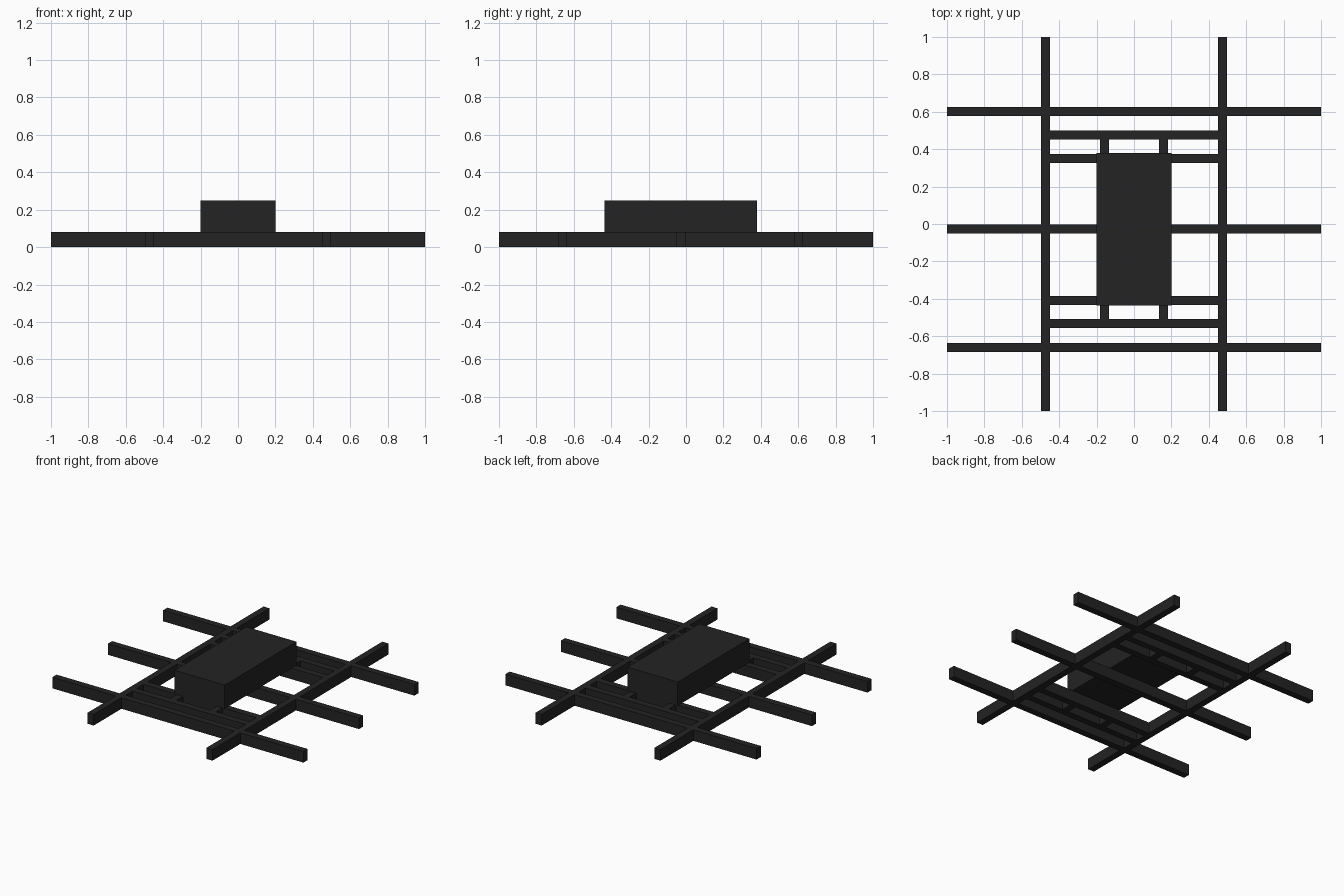
import bpy

cube = bpy.data.objects.get("Cube")
if cube:
    bpy.data.objects.remove(cube, do_unlink=True)

# One dark colour for the whole model
dark = bpy.data.materials.new("charcoal_black")
dark.use_nodes = True
colour = (0.017, 0.017, 0.017, 1)
dark.diffuse_color = colour
dark.node_tree.nodes["Principled BSDF"].inputs["Base Color"].default_value = colour

BEAM_W = 0.048
BEAM_H = 0.08
RAIL_X = 0.473


def block(name, x, y, z):
    """Box spanning the given (low, high) ranges."""
    bpy.ops.mesh.primitive_cube_add(size=1, location=[sum(r) / 2 for r in (x, y, z)])
    ob = bpy.context.object
    ob.name = name
    ob.scale = [r[1] - r[0] for r in (x, y, z)]
    bpy.ops.object.transform_apply(location=False, rotation=False, scale=True)
    ob.data.materials.append(dark)
    return ob


def around(centre):
    return (centre - BEAM_W / 2, centre + BEAM_W / 2)


height = (0, BEAM_H)

# Long side rails
for side, sign in (("left", 1), ("right", -1)):
    block(f"{side}_rail", around(sign * RAIL_X), (-1, 1), height)

# Full-width cross beams
for name, y in (("front", -0.66), ("middle", -0.028), ("back", 0.602)):
    block(f"{name}_cross_beam", (-1, 1), around(y), height)

# Pairs of inner beams between the rails, tied by short connectors
inner = RAIL_X - BEAM_W / 2
for end, low, high in (("front", -0.533, -0.409), ("back", 0.35, 0.476)):
    for label, y in (("lower", low), ("upper", high)):
        block(f"{end}_{label}_inner_beam", (-inner, inner), around(y), height)
    for side, sign in (("left", 1), ("right", -1)):
        block(f"{end}_{side}_connector", around(sign * 0.157),
              (low + BEAM_W / 2, high - BEAM_W / 2), height)

# Raised central box resting on the frame
block("central_box", (-0.2, 0.2), (-0.437, 0.38), (BEAM_H, 0.25))
